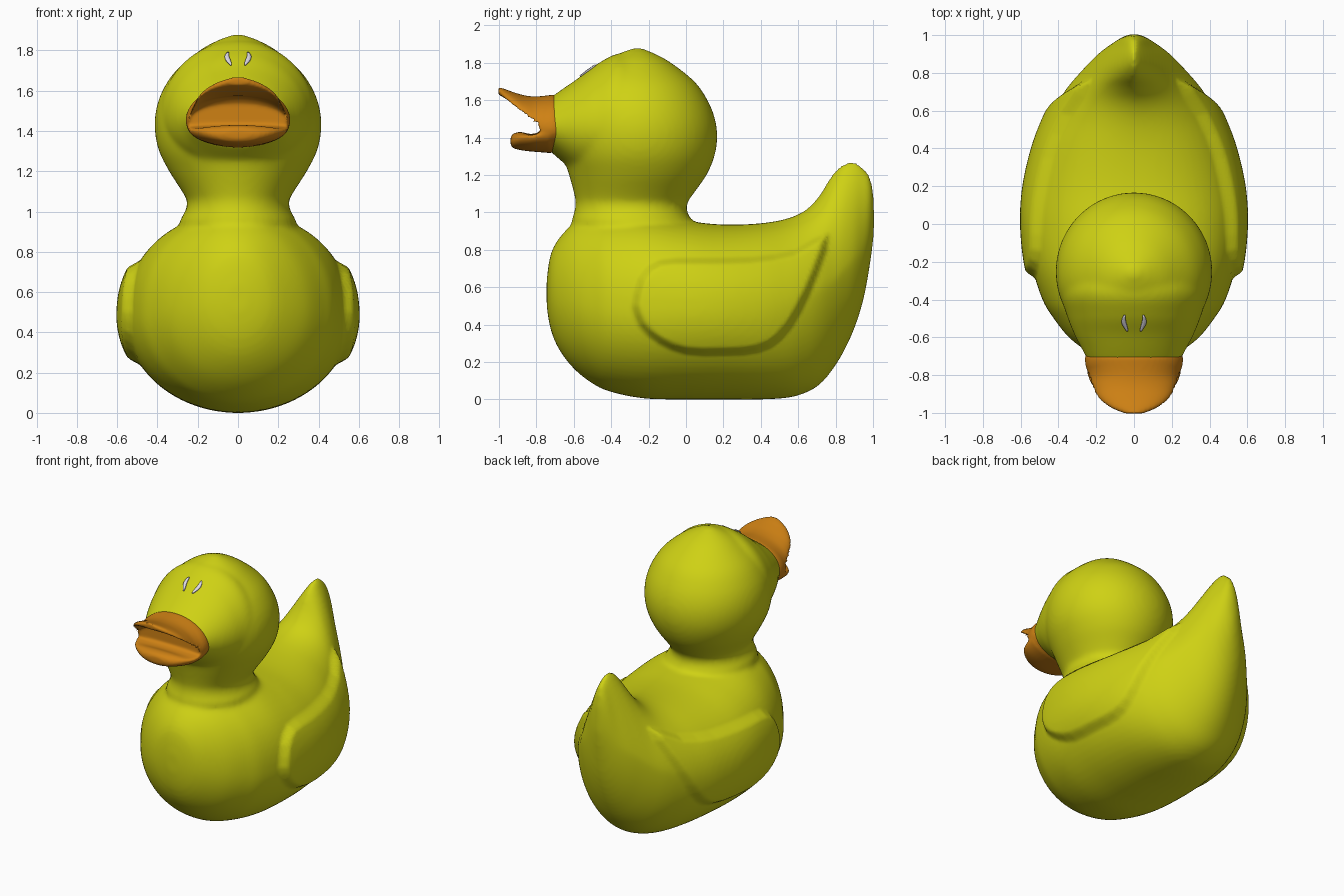
import bpy, bmesh, math
from mathutils import Vector
from mathutils.bvhtree import BVHTree
from mathutils.geometry import intersect_point_line

if "Cube" in bpy.data.objects:
    bpy.data.objects.remove(bpy.data.objects["Cube"])


def material(name, rgb, rough=0.5):
    mat = bpy.data.materials.new(name)
    mat.use_nodes = True
    mat.diffuse_color = (*rgb, 1)
    bsdf = mat.node_tree.nodes["Principled BSDF"]
    bsdf.inputs["Base Color"].default_value = (*rgb, 1)
    bsdf.inputs["Roughness"].default_value = rough
    return mat


yellow = material("rubber yellow", (0.62, 0.64, 0.007))
orange = material("beak orange", (0.62, 0.22, 0.007))
white = material("eye white", (0.75, 0.73, 0.82))


def smooth_path(stations, steps=6):
    """Catmull-Rom interpolation between the given stations."""
    pts = [stations[0], *stations, stations[-1]]
    for i in range(len(stations) - 1):
        quad = pts[i:i + 4]
        for k in range(steps):
            t = k / steps
            yield [b + 0.5 * t * (c - a + t * (2 * a - 5 * b + 4 * c - d + t * (3 * (b - c) + d - a)))
                   for a, b, c, d in zip(*quad)]
    yield stations[-1]


def upright_section(station, angle):
    """Station: y, bottom, widest height, top, half width, roundness of the upper half."""
    y, bottom, mid, top, width, power = station
    c, s = math.cos(angle), math.sin(angle)
    if s < 0:
        return width * c, y, mid + (mid - bottom) * s
    e = 2 / power
    return math.copysign(abs(c) ** e, c) * width, y, mid + (top - mid) * s ** e


def level_section(station, angle):
    """Station: z, front y, back y, half width."""
    z, front, back, width = station
    return (width * math.cos(angle),
            (front + back) / 2 + (back - front) / 2 * math.sin(angle), z)


def loft(bm, stations, section, sides=64):
    rings = [[bm.verts.new(section(st, math.tau * i / sides)) for i in range(sides)]
             for st in smooth_path(stations)]
    for low, high in zip(rings, rings[1:]):
        for i in range(sides):
            j = (i + 1) % sides
            bm.faces.new((low[i], low[j], high[j], high[i]))
    bm.faces.new(rings[0][::-1])
    bm.faces.new(rings[-1])


def add_object(name, bm, mat):
    bmesh.ops.recalc_face_normals(bm, faces=bm.faces)
    mesh = bpy.data.meshes.new(name)
    bm.to_mesh(mesh)
    bm.free()
    mesh.materials.append(mat)
    mesh.shade_smooth()
    obj = bpy.data.objects.new(name, mesh)
    bpy.context.collection.objects.link(obj)
    return obj


def fuse(obj, voxel, iterations):
    """Melt overlapping shells into one soft skin."""
    remesh = obj.modifiers.new("Fuse", "REMESH")
    remesh.mode = "VOXEL"
    remesh.voxel_size = voxel
    remesh.use_smooth_shade = True
    soften = obj.modifiers.new("Soften", "SMOOTH")
    soften.factor = 0.5
    soften.iterations = iterations
    graph = bpy.context.evaluated_depsgraph_get()
    mesh = bpy.data.meshes.new_from_object(obj.evaluated_get(graph))
    mat = obj.data.materials[0]
    obj.modifiers.clear()
    obj.data = mesh
    mesh.materials.clear()
    mesh.materials.append(mat)
    mesh.shade_smooth()


# Body and upswept tail
skin = bmesh.new()
loft(skin, [
    (-.745, .5, .57, .64, .05, 2), (-.725, .38, .56, .77, .15, 2),
    (-.68, .27, .54, .86, .24, 2), (-.6, .165, .52, .94, .345, 2),
    (-.5, .085, .5, .98, .425, 2.1), (-.4, .04, .49, .99, .485, 2.2),
    (-.22, .005, .48, .99, .54, 2.3), (0, 0, .48, .955, .562, 2.3),
    (.2, 0, .48, .935, .55, 2.2), (.4, 0, .48, .942, .505, 2.1),
    (.55, .01, .5, .97, .45, 1.9), (.65, .04, .54, 1.02, .4, 1.7),
    (.72, .085, .58, 1.1, .355, 1.5), (.78, .155, .62, 1.2, .305, 1.35),
    (.84, .25, .68, 1.26, .25, 1.3), (.9, .38, .74, 1.27, .19, 1.3),
    (.95, .54, .8, 1.24, .125, 1.4), (.985, .73, .9, 1.19, .07, 1.7),
    (1.005, .88, .97, 1.08, .025, 2)], upright_section)

# Neck and head
loft(skin, [
    (.8, -.58, .0, .27), (.94, -.61, .03, .29), (1.0, -.597, .007, .262),
    (1.05, -.59, .007, .253), (1.1, -.598, .04, .278), (1.2, -.625, .11, .342),
    (1.3, -.655, .152, .392), (1.4, -.67, .167, .413), (1.5, -.665, .155, .408),
    (1.6, -.635, .115, .375), (1.7, -.57, .045, .308), (1.8, -.45, -.08, .19),
    (1.85, -.355, -.17, .1), (1.88, -.275, -.245, .02)], level_section)

# Cheeks tapering towards the beak
loft(skin, [
    (-.73, 1.33, 1.46, 1.61, .24, 2), (-.66, 1.27, 1.46, 1.66, .277, 2),
    (-.58, 1.21, 1.46, 1.715, .318, 2), (-.48, 1.18, 1.46, 1.79, .357, 2),
    (-.35, 1.16, 1.46, 1.85, .388, 2), (-.2, 1.2, 1.46, 1.8, .33, 2)], upright_section)
body = add_object("body", skin, yellow)
fuse(body, 0.016, 8)

# Folded wings raised from the flanks, outlined in y and z
outline = [Vector(p) for p in smooth_path([
    (-.275, .5), (-.24, .65), (-.14, .735), (.05, .745), (.35, .75), (.58, .79),
    (.75, .88), (.7, .69), (.6, .47), (.5, .33), (.38, .265), (.2, .25),
    (0, .255), (-.14, .31), (-.24, .4), (-.275, .5)], 2)]
edges = list(zip(outline, outline[1:]))


def wing_depth(p):
    """Signed distance inside the wing outline."""
    inside, nearest = False, 9
    for a, b in edges:
        near, t = intersect_point_line(p, a, b)
        near = a.lerp(b, min(max(t, 0), 1)).to_3d()
        nearest = min(nearest, (p.to_3d() - near).length)
        if (a.y > p.y) != (b.y > p.y) and p.x < a.x + (b.x - a.x) * (p.y - a.y) / (b.y - a.y):
            inside = not inside
    return nearest if inside else -nearest


for vert in body.data.vertices:
    x, y, z = vert.co
    if abs(x) > 0.12 and -0.32 < y < 0.8 and 0.2 < z < 0.93:
        t = min(max((wing_depth(Vector((y, z))) + 0.02) / 0.05, 0), 1)
        vert.co.x += math.copysign(0.042 * t * t * (3 - 2 * t), x)
body.data.update()

# Beak: solid root, arched upper bill, shallow lower bill
bill = bmesh.new()
loft(bill, [
    (-.66, 1.34, 1.45, 1.6, .24, 2), (-.7, 1.322, 1.45, 1.627, .258, 2),
    (-.74, 1.318, 1.45, 1.625, .258, 2), (-.78, 1.325, 1.45, 1.615, .247, 2)], upright_section)
loft(bill, [
    (-.73, 1.46, 1.45, 1.627, .257, 2), (-.8, 1.56, 1.455, 1.62, .243, 2),
    (-.86, 1.575, 1.51, 1.625, .222, 2), (-.92, 1.592, 1.565, 1.642, .19, 2),
    (-.97, 1.612, 1.61, 1.66, .13, 2), (-1.003, 1.63, 1.645, 1.67, .05, 2)], upright_section)
loft(bill, [
    (-.73, 1.318, 1.43, 1.45, .255, 2), (-.82, 1.325, 1.41, 1.42, .24, 2),
    (-.885, 1.333, 1.4, 1.43, .19, 2), (-.925, 1.345, 1.385, 1.42, .12, 2),
    (-.938, 1.365, 1.385, 1.4, .06, 2)], upright_section)
beak = add_object("beak", bill, orange)
fuse(beak, 0.009, 4)

# Eyes: thin bowed strips laid on the forehead
surface = BVHTree.FromPolygons([v.co for v in body.data.vertices],
                               [p.vertices for p in body.data.polygons])
for side, label in ((1, "left"), (-1, "right")):
    strip = bmesh.new()
    rows, count = [], 12
    for i in range(count + 1):
        t = i / count
        middle = 0.042 + 0.012 * math.sin(math.pi * (t - 0.2))
        half = 0.004 + 0.008 * math.sin(math.pi * t)
        row = []
        for x in (middle - half, middle, middle + half):
            hit, normal, _, _ = surface.ray_cast(Vector((side * x, -2, 1.725 + 0.06 * t)), Vector((0, 1, 0)))
            row.append(strip.verts.new(hit + normal * 0.004))
        rows.append(row)
    for low, high in zip(rows, rows[1:]):
        for k in range(2):
            quad = (low[k], low[k + 1], high[k + 1], high[k])
            strip.faces.new(quad if side > 0 else quad[::-1])
    eye = add_object(label + "_eye", strip, white)
    plate = eye.modifiers.new("Thickness", "SOLIDIFY")
    plate.thickness = 0.008
    plate.offset = 0
